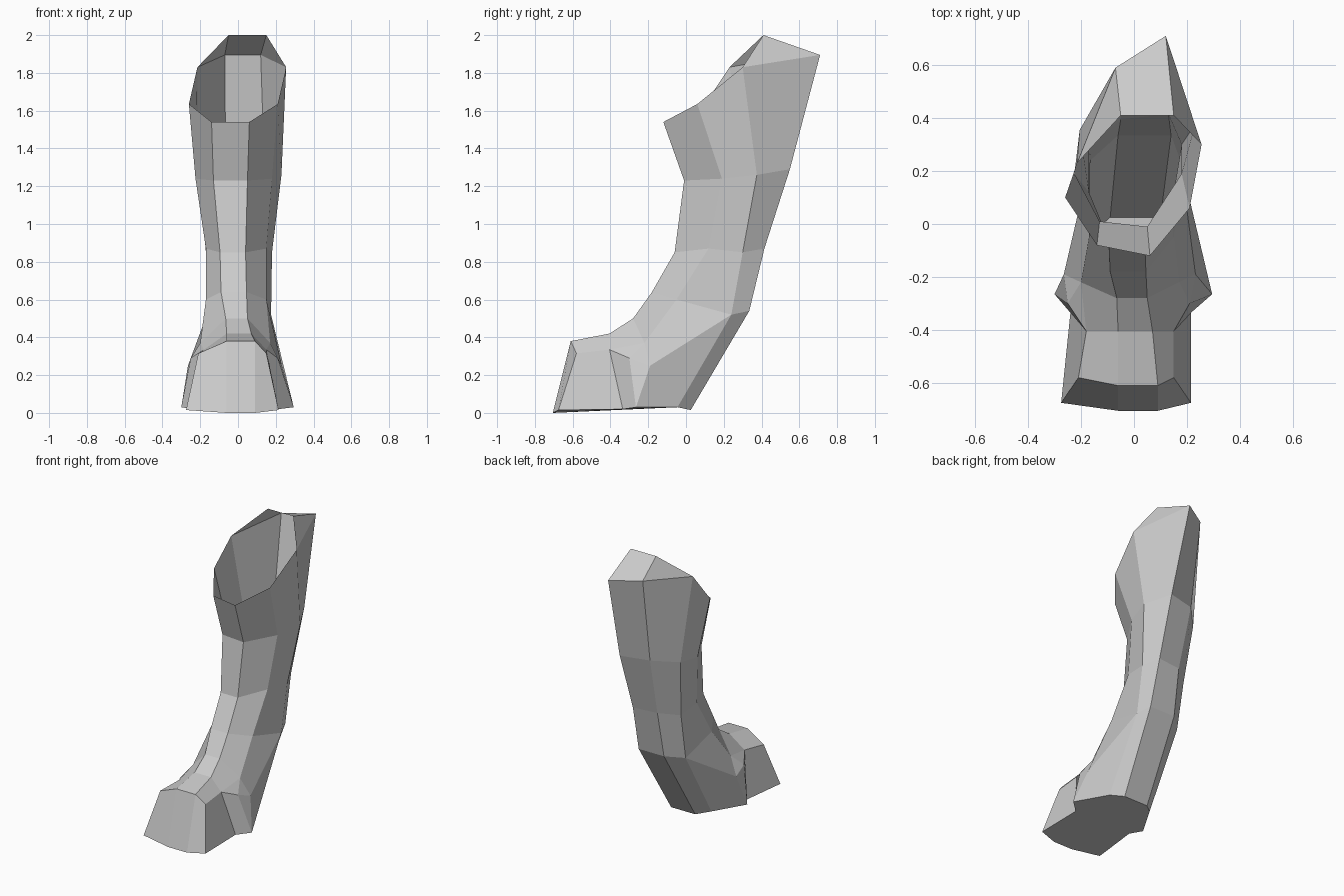
import bpy
import bmesh

default_cube = bpy.data.objects.get("Cube")
if default_cube:
    bpy.data.objects.remove(default_cube, do_unlink=True)

mesh = bpy.data.meshes.new("leg_shell")
leg = bpy.data.objects.new("leg_and_foot", mesh)
bpy.context.collection.objects.link(leg)
builder = bmesh.new()


def point_pair(right_x, left_x, y, z, skew=0.0):
    """Make one point on each side; skew twists the pair front to back."""
    right = builder.verts.new((right_x, y + skew, z))
    left = builder.verts.new((left_x, y - skew, z))
    return right, left


def path(*rows):
    return [point_pair(*row) for row in rows]


def both_sides(*pairs):
    """Make the same face on the right and, mirrored, on the left."""
    builder.faces.new([pair[0] for pair in pairs])
    builder.faces.new([pair[1] for pair in reversed(pairs)])


def middle(upper, lower):
    """Make the face that joins the two sides between two pairs."""
    builder.faces.new((upper[0], upper[1], lower[1], lower[0]))


def strip(first_path, second_path):
    """Fill the side panels between two neighbouring paths."""
    for row in range(min(len(first_path), len(second_path)) - 1):
        both_sides(first_path[row], second_path[row],
                   second_path[row + 1], first_path[row + 1])


# Paths that run from the open rim down to the foot
front = path((.06, -.14, -.1, 1.54, -.02), (.05, -.13, 0, 1.23, -.01),
             (.04, -.095, -.06, .85), (.045, -.09, -.18, .64),
             (.05, -.065, -.28, .5), (.07, -.06, -.405, .42),
             (.09, -.06, -.61, .38), (.09, -.06, -.705, 0))
side = path((.21, -.26, .08, 1.635, -.02), (.18, -.225, .19, 1.24),
            (.15, -.17, .12, .87), (.15, -.17, -.05, .6),
            (.17, -.2, -.22, .37))
rear = path((.255, -.215, .265, 1.83, .035), (.23, -.205, .365, 1.26, .01),
            (.18, -.17, .3, .85), (.175, -.165, .24, .52),
            (.17, -.17, -.045, .03))
back = path((.12, -.07, .65, 1.895, .06), (.14, -.065, .525, 1.29, .025),
            (.13, -.05, .405, .87, .01), (.14, -.06, .335, .54),
            (.1, -.09, .025, .015))

# Shin, calf and heel panels
strip(front, side)
strip(side[:-1], rear)
strip(rear, back)
for column in (front, back):
    for upper, lower in zip(column, column[1:]):
        middle(upper, lower)

# Raised lip behind the opening
lip = point_pair(.15, -.05, .41, 2)
middle(lip, back[0])
both_sides(rear[0], lip, back[0])

# Side spurs, the grooves in front of them and the toe corners
ankle_front, instep, toe_top, toe_bottom = front[-4:]
ankle = side[-1]
spur_rear = point_pair(.232, -.265, -.19, .25)
spur_top = point_pair(.21, -.25, -.3, .29)
spur_bottom = point_pair(.295, -.3, -.265, .03)
groove_top = point_pair(.15, -.18, -.405, .335)
groove_bottom = point_pair(.215, -.24, -.335, .02)
corner_top = point_pair(.15, -.21, -.58, .315)
corner_bottom = point_pair(.215, -.275, -.675, .015)

both_sides(side[-2], rear[-2], spur_rear, ankle)
both_sides(rear[-2], rear[-1], spur_bottom, spur_rear)
both_sides(ankle, spur_rear, spur_top)
both_sides(spur_rear, spur_bottom, spur_top)
both_sides(ankle_front, ankle, groove_top, instep)
both_sides(ankle, spur_top, groove_top)
both_sides(spur_top, spur_bottom, groove_bottom, groove_top)
both_sides(instep, groove_top, corner_top, toe_top)
both_sides(groove_top, groove_bottom, corner_bottom, corner_top)
both_sides(toe_top, corner_top, corner_bottom, toe_bottom)

# Sole
outline = [back[-1], rear[-1], spur_bottom, groove_bottom,
           corner_bottom, toe_bottom]
builder.faces.new([pair[0] for pair in outline]
                  + [pair[1] for pair in reversed(outline)])

bmesh.ops.recalc_face_normals(builder, faces=builder.faces[:])
builder.to_mesh(mesh)
builder.free()

# Plain grey surface
grey = bpy.data.materials.new("plain_grey")
grey.use_nodes = True
colour = (.6, .6, .6, 1)
grey.diffuse_color = colour
grey.node_tree.nodes["Principled BSDF"].inputs["Base Color"].default_value = colour
mesh.materials.append(grey)
